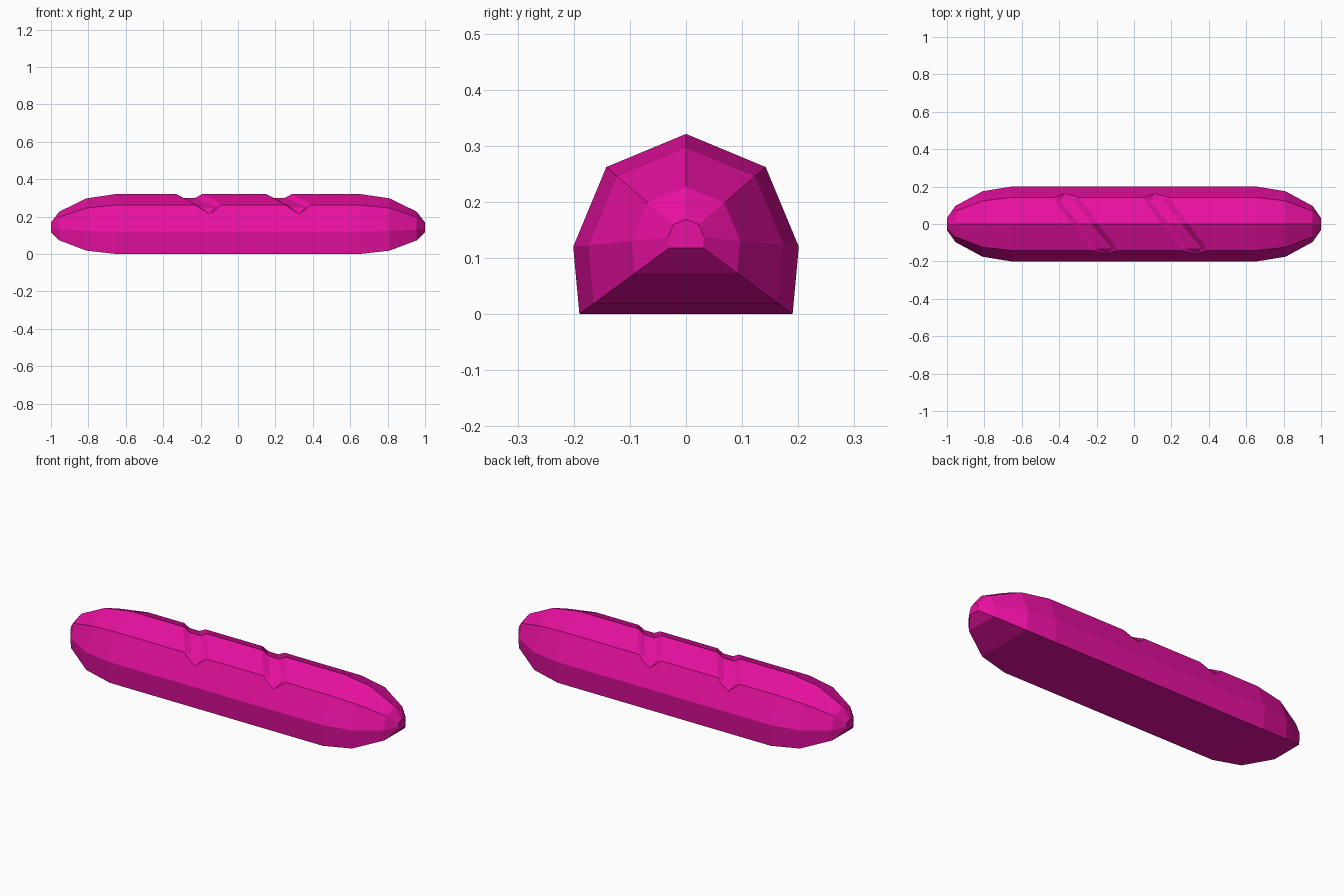
import bpy, bmesh

if "Cube" in bpy.data.objects:
    bpy.data.objects.remove(bpy.data.objects["Cube"])


def loft(name, rings):
    """Skin a list of equal-length point rings into a closed solid."""
    bm = bmesh.new()
    rows = [[bm.verts.new(p) for p in ring] for ring in rings]
    n = len(rows[0])
    for a, b in zip(rows, rows[1:]):
        for i in range(n):
            j = (i + 1) % n
            bm.faces.new((a[i], a[j], b[j], b[i]))
    bm.faces.new(rows[0])
    bm.faces.new(rows[-1])
    bmesh.ops.recalc_face_normals(bm, faces=bm.faces)
    mesh = bpy.data.meshes.new(name)
    bm.to_mesh(mesh)
    bm.free()
    obj = bpy.data.objects.new(name, mesh)
    bpy.context.collection.objects.link(obj)
    return obj


# Loaf: one cross-section scaled down toward both rounded ends
half = [(0.19, 0), (0.201, 0.12), (0.142, 0.262)]
profile = half + [(0, 0.321)] + [(-y, z) for y, z in reversed(half)]
stations = [(0.65, 1.0), (0.81, 0.87), (0.955, 0.48), (1.0, 0.16)]
stations = [(-x, s) for x, s in reversed(stations)] + stations
MID = 0.14
loaf = loft("bread_loaf", [[(x, y * s, MID + (z - MID) * s) for y, z in profile]
                           for x, s in stations])

mat = bpy.data.materials.new("crust")
mat.diffuse_color = (0.8, 0.005, 0.35, 1)
mat.use_nodes = True
mat.node_tree.nodes["Principled BSDF"].inputs["Base Color"].default_value = mat.diffuse_color
loaf.data.materials.append(mat)


# Slashes: flared trench following the top of the loaf, pointed at both ends
def slash_ring(cx, y, z, hw, ny, nz):
    c = cx - 0.79 * y
    if abs(y) > 0.15:
        c = cx + (0.11 if y < 0 else -0.11)
    d, flare = 0.07, 0.12
    yo, zo = y + ny * d, z + nz * d
    return [(c - hw, y, z), (c + hw, y, z),
            (c + hw + flare, yo, zo), (c - hw - flare, yo, zo)]


side = [(0.161, 0.215, 0.002, 0.92, 0.38), (0.13, 0.25, 0.038, 0.65, 0.76)]
path = ([(-y, z, hw, -ny, nz) for y, z, hw, ny, nz in side]
        + [(0, 0.299, 0.032, 0, 1)] + side[::-1])

for i, cx in enumerate((-0.26, 0.22)):
    cutter = loft(f"slash_cutter_{i + 1}", [slash_ring(cx, *p) for p in path])
    cutter.data.materials.append(mat)
    cutter.hide_render = True
    cutter.hide_set(True)
    mod = loaf.modifiers.new(f"slash_{i + 1}", 'BOOLEAN')
    mod.operation = 'DIFFERENCE'
    mod.solver = 'EXACT'
    mod.object = cutter
